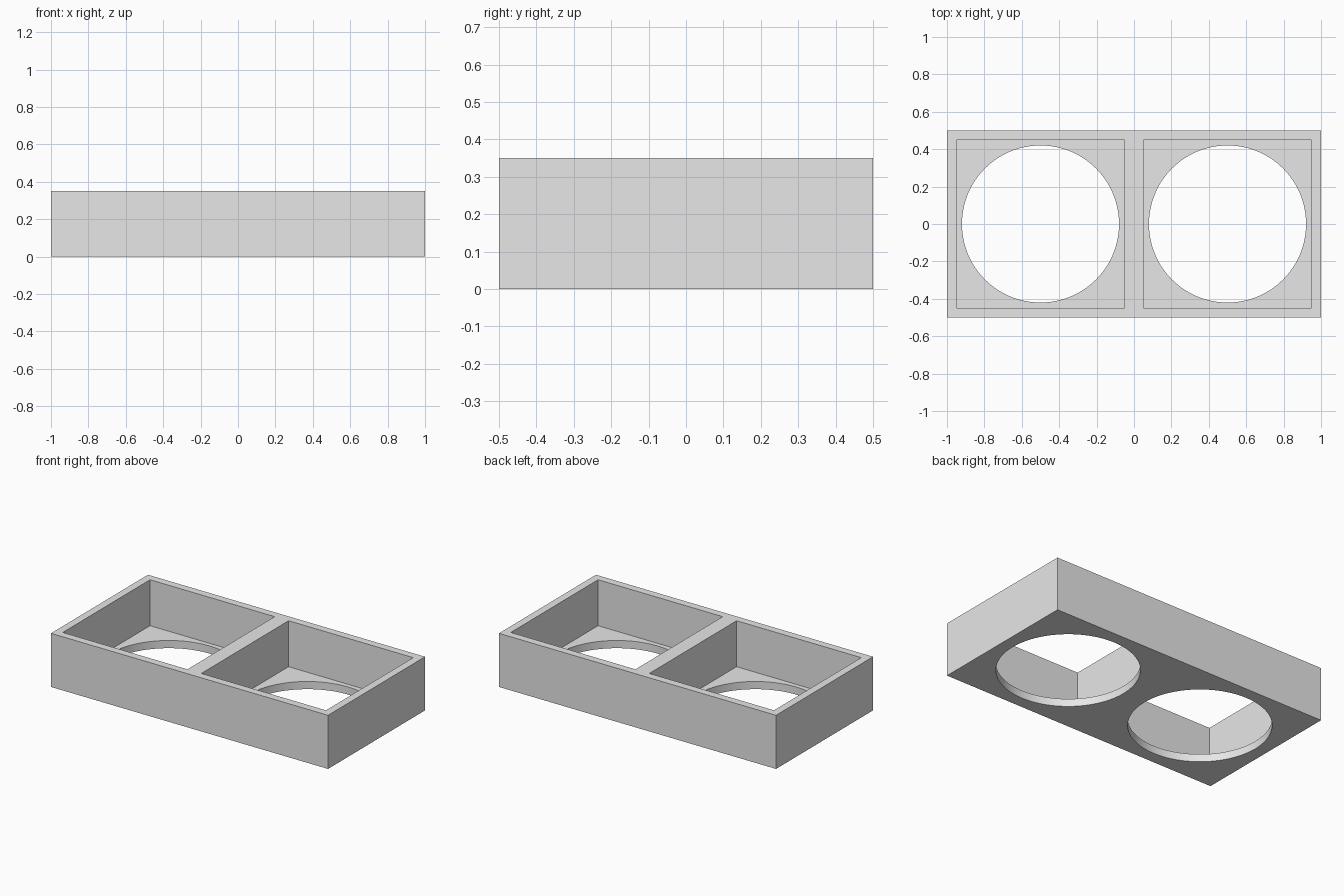
import bpy
import bmesh

# Overall sizes
LENGTH, DEPTH, HEIGHT = 2.0, 1.0, 0.35
FLOOR, POCKET, RADIUS = 0.05, 0.9, 0.42

default_cube = bpy.data.objects.get("Cube")
if default_cube:
    bpy.data.objects.remove(default_cube, do_unlink=True)

grey = bpy.data.materials.new("light_grey")
grey.use_nodes = True
grey.diffuse_color = (0.8, 0.8, 0.8, 1)
grey.node_tree.nodes["Principled BSDF"].inputs["Base Color"].default_value = grey.diffuse_color


def finish(name, bm):
    mesh = bpy.data.meshes.new(name)
    bm.to_mesh(mesh)
    bm.free()
    mesh.materials.append(grey)
    obj = bpy.data.objects.new(name, mesh)
    bpy.context.collection.objects.link(obj)
    return obj


def box(name, size, location):
    bm = bmesh.new()
    bmesh.ops.create_cube(bm, size=1)
    bmesh.ops.scale(bm, vec=size, verts=bm.verts)
    bmesh.ops.translate(bm, vec=location, verts=bm.verts)
    return finish(name, bm)


def cylinder(name, radius, height, location):
    bm = bmesh.new()
    bmesh.ops.create_cone(bm, cap_ends=True, segments=96, radius1=radius,
                          radius2=radius, depth=height)
    bmesh.ops.translate(bm, vec=location, verts=bm.verts)
    return finish(name, bm)


def cut(target, cutter):
    cutter.hide_render = True
    mod = target.modifiers.new("cut_" + cutter.name, "BOOLEAN")
    mod.operation = "DIFFERENCE"
    mod.solver = "EXACT"
    mod.object = cutter
    bpy.context.view_layer.objects.active = target
    bpy.ops.object.modifier_apply(modifier=mod.name)
    bpy.data.objects.remove(cutter, do_unlink=True)


# Solid block, hollowed into two open compartments with round floor holes
tray = box("two_compartment_tray", (LENGTH, DEPTH, HEIGHT), (0, 0, HEIGHT / 2))
for side, x in (("right", -LENGTH / 4), ("left", LENGTH / 4)):
    cut(tray, box(side + "_pocket_cutter", (POCKET, POCKET, HEIGHT),
                  (x, 0, FLOOR + HEIGHT / 2)))
    cut(tray, cylinder(side + "_hole_cutter", RADIUS, HEIGHT, (x, 0, 0)))

# Smooth the hole walls, keep all corners crisp
bpy.ops.object.select_all(action="DESELECT")
tray.select_set(True)
bpy.context.view_layer.objects.active = tray
bpy.ops.object.shade_smooth_by_angle()
